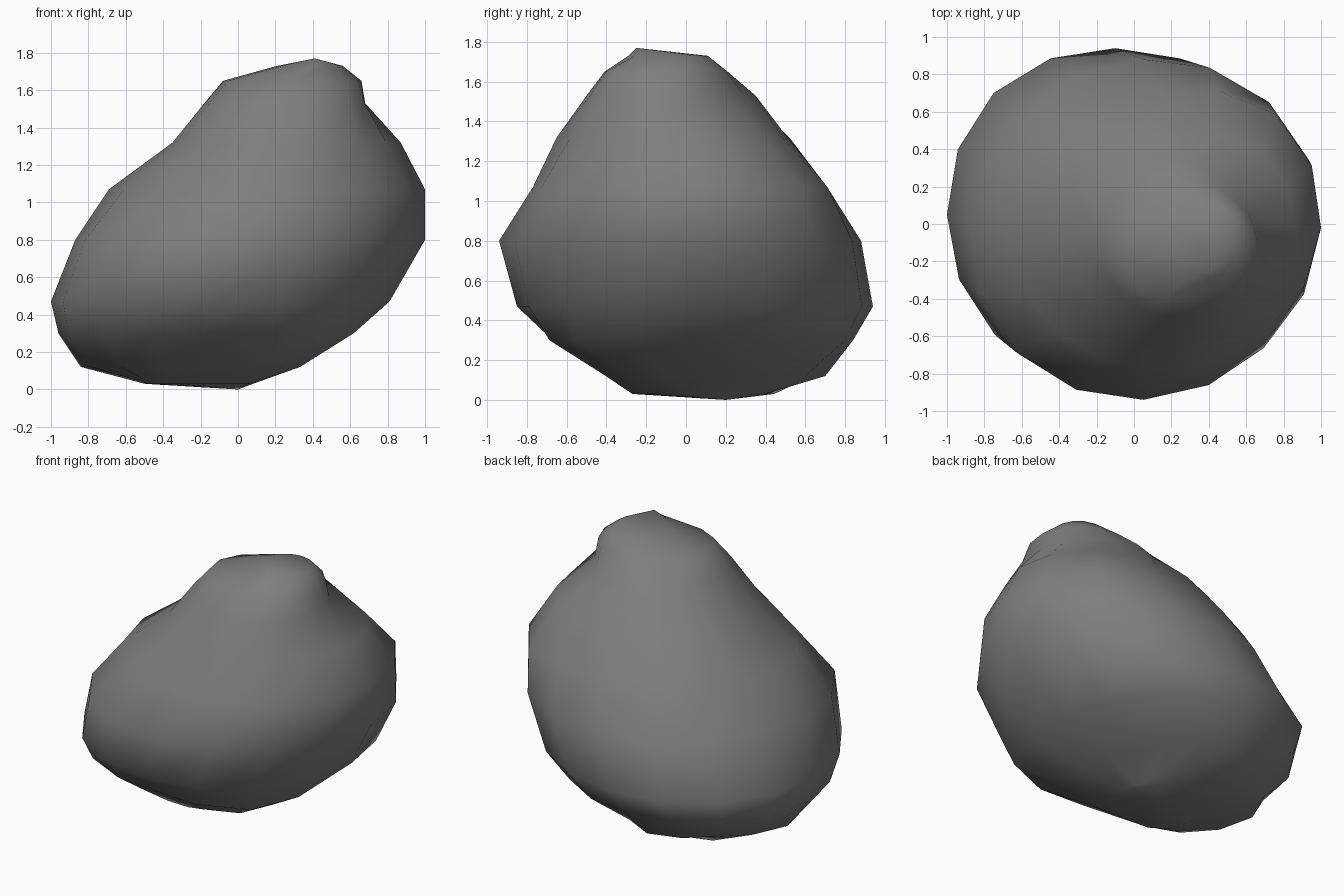
import bpy
import bmesh
import math

default_cube = bpy.data.objects.get("Cube")
if default_cube:
    bpy.data.objects.remove(default_cube, do_unlink=True)

# Stone colour
stone = bpy.data.materials.new("stone_grey")
stone.use_nodes = True
grey = (0.21, 0.21, 0.21, 1.0)
stone.diffuse_color = grey
shader = next(n for n in stone.node_tree.nodes if n.type == "BSDF_PRINCIPLED")
shader.inputs["Base Color"].default_value = grey
shader.inputs["Roughness"].default_value = 0.9

# Cross-sections of the leaning boulder: height, centre x and y,
# then reach in eight directions, anticlockwise from +x
SLICES = [
    (0.03, -0.18, 0.10, (0.24, 0.26, 0.30, 0.42, 0.27, 0.40, 0.37, 0.33)),
    (0.12, -0.20, 0.12, (0.51, 0.46, 0.58, 0.53, 0.64, 0.60, 0.51, 0.62)),
    (0.30, -0.15, 0.08, (0.75, 0.80, 0.76, 0.81, 0.81, 0.82, 0.75, 0.90)),
    (0.47, -0.10, 0.05, (0.91, 0.92, 0.89, 0.92, 0.90, 0.91, 0.90, 0.92)),
    (0.80, 0.05, -0.02, (0.95, 0.95, 0.90, 0.88, 0.92, 0.95, 0.92, 0.91)),
    (1.07, 0.15, -0.02, (0.85, 0.86, 0.73, 0.79, 0.84, 0.79, 0.75, 0.79)),
    (1.32, 0.25, -0.05, (0.62, 0.61, 0.56, 0.67, 0.60, 0.61, 0.60, 0.56)),
    (1.53, 0.27, -0.07, (0.41, 0.37, 0.42, 0.39, 0.45, 0.46, 0.43, 0.46)),
    (1.65, 0.30, -0.08, (0.36, 0.32, 0.29, 0.30, 0.38, 0.37, 0.33, 0.37)),
    (1.73, 0.40, -0.08, (0.16, 0.18, 0.19, 0.19, 0.19, 0.18, 0.21, 0.17)),
]
BOTTOM_TIP = (0.0, 0.2, 0.0)
TOP_TIP = (0.41, -0.25, 1.77)
SIDES = 16


def rounded_reach(reach):
    """Add a smoothly interpolated value between each pair of directions."""
    result = []
    count = len(reach)
    for i, value in enumerate(reach):
        following = reach[(i + 1) % count]
        outer = reach[i - 1] + reach[(i + 2) % count]
        result += [value, (9 * (value + following) - outer) / 16]
    return result


def add_slice(bm, height, centre_x, centre_y, reach):
    """Closed ring of vertices at one height."""
    ring = []
    for i, radius in enumerate(rounded_reach(reach)):
        angle = math.tau * i / SIDES
        ring.append(bm.verts.new((centre_x + radius * math.cos(angle),
                                  centre_y + radius * math.sin(angle),
                                  height)))
    return ring


# Boulder: loft the slices and close both ends
bm = bmesh.new()
rings = [add_slice(bm, *values) for values in SLICES]
bottom = bm.verts.new(BOTTOM_TIP)
top = bm.verts.new(TOP_TIP)
for i in range(SIDES):
    j = (i + 1) % SIDES
    for lower, upper in zip(rings, rings[1:]):
        bm.faces.new((lower[i], lower[j], upper[j], upper[i]))
    bm.faces.new((bottom, rings[0][j], rings[0][i]))
    bm.faces.new((top, rings[-1][i], rings[-1][j]))
bmesh.ops.recalc_face_normals(bm, faces=bm.faces[:])
for face in bm.faces:
    face.smooth = True

mesh = bpy.data.meshes.new("boulder")
bm.to_mesh(mesh)
bm.free()
mesh.materials.append(stone)
boulder = bpy.data.objects.new("boulder", mesh)
bpy.context.collection.objects.link(boulder)
